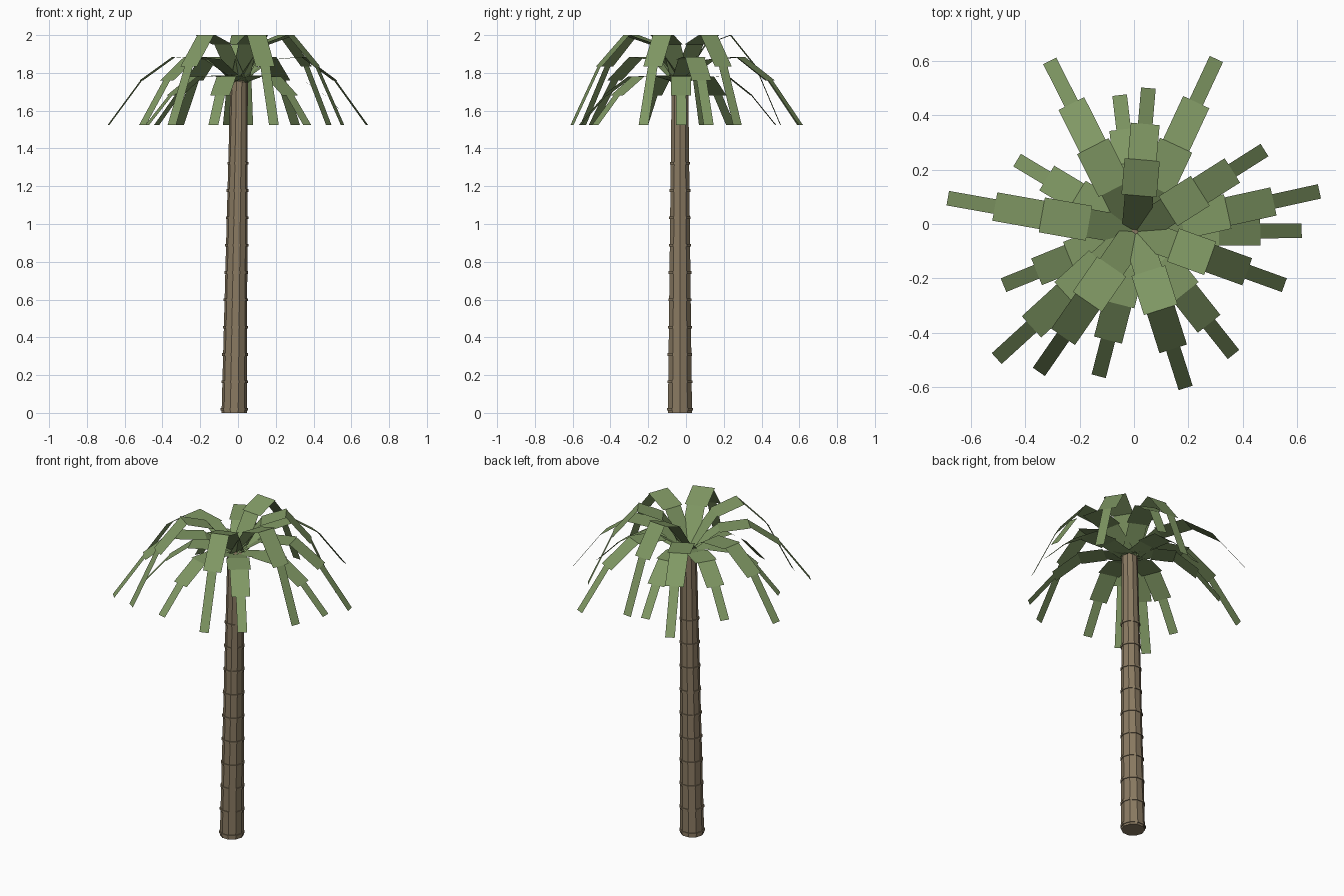
import bpy, bmesh
from mathutils import Vector
from math import cos, sin, tau

if "Cube" in bpy.data.objects:
    bpy.data.objects.remove(bpy.data.objects["Cube"])


def material(name, rgb):
    m = bpy.data.materials.new(name)
    m.diffuse_color = (*rgb, 1)
    m.use_nodes = True
    m.node_tree.nodes["Principled BSDF"].inputs["Base Color"].default_value = m.diffuse_color
    return m


LEAF = material("palm_green", (0.216, 0.314, 0.127))
BARK = material("bark_brown", (0.254, 0.195, 0.122))


def add_object(name, bm, mat):
    mesh = bpy.data.meshes.new(name)
    bm.to_mesh(mesh)
    bm.free()
    mesh.materials.append(mat)
    ob = bpy.data.objects.new(name, mesh)
    bpy.context.collection.objects.link(ob)


BASE, TOP = Vector((-0.02, -0.032, 0)), Vector((0.006, -0.032, 1.76))
SIDES = 10


def trunk_loop(bm, z, extra=0.0):
    """Ten-sided cross-section of the leaning, tapering trunk at height z."""
    t = z / TOP.z
    c = BASE.lerp(TOP, t)
    r = 0.067 + (0.046 - 0.067) * t + extra
    return [bm.verts.new(c + Vector((r * cos(tau * i / SIDES), r * sin(tau * i / SIDES), 0)))
            for i in range(SIDES)]


def tube(name, z0, z1, extra):
    bm = bmesh.new()
    a, b = trunk_loop(bm, z0, extra), trunk_loop(bm, z1, extra)
    for i in range(SIDES):
        j = (i + 1) % SIDES
        bm.faces.new((a[i], a[j], b[j], b[i]))
    bm.faces.new(a[::-1])
    bm.faces.new(b)
    add_object(name, bm, BARK)


# Trunk and its raised rings
tube("trunk", 0, TOP.z, 0)
for k in range(10):
    z = 0.02 + 0.1447 * k
    tube(f"trunk_ring_{k + 1}", z - 0.007, z + 0.007, 0.005)

# Fronds: four flat strips each, bending along one of three height profiles
WIDTHS = (0.105, 0.13, 0.106, 0.054)
TIERS = {
    "upper": ((1.75, 1.95, 2.0, 1.835, 1.525),
              [(0.053, 0.50), (-0.35, -0.544), (0.19, -0.603), (0.553, -0.225), (0.48, 0.272)]),
    "middle": ((1.75, 1.87, 1.885, 1.76, 1.525),
               [(0.303, 0.607), (-0.31, 0.60), (-0.685, 0.095), (-0.505, -0.495), (0.682, 0.12)]),
    "lower": ((1.75, 1.785, 1.78, 1.68, 1.525),
              [(-0.053, 0.474), (-0.43, 0.235), (-0.48, -0.225), (-0.13, -0.56),
               (0.366, -0.48), (0.617, -0.025)]),
}
CENTRE = Vector((0.007, -0.028))
for tier, (heights, tips) in TIERS.items():
    for n, tip in enumerate(tips):
        reach = Vector(tip) - CENTRE
        side = Vector((-reach.y, reach.x, 0)).normalized()
        pts = [Vector((*(CENTRE + reach * i / 4), z)) for i, z in enumerate(heights)]
        bm = bmesh.new()
        for a, b, w in zip(pts, pts[1:], WIDTHS):
            s = side * w / 2
            bm.faces.new([bm.verts.new(p) for p in (a - s, b - s, b + s, a + s)])
        add_object(f"{tier}_frond_{n + 1}", bm, LEAF)
